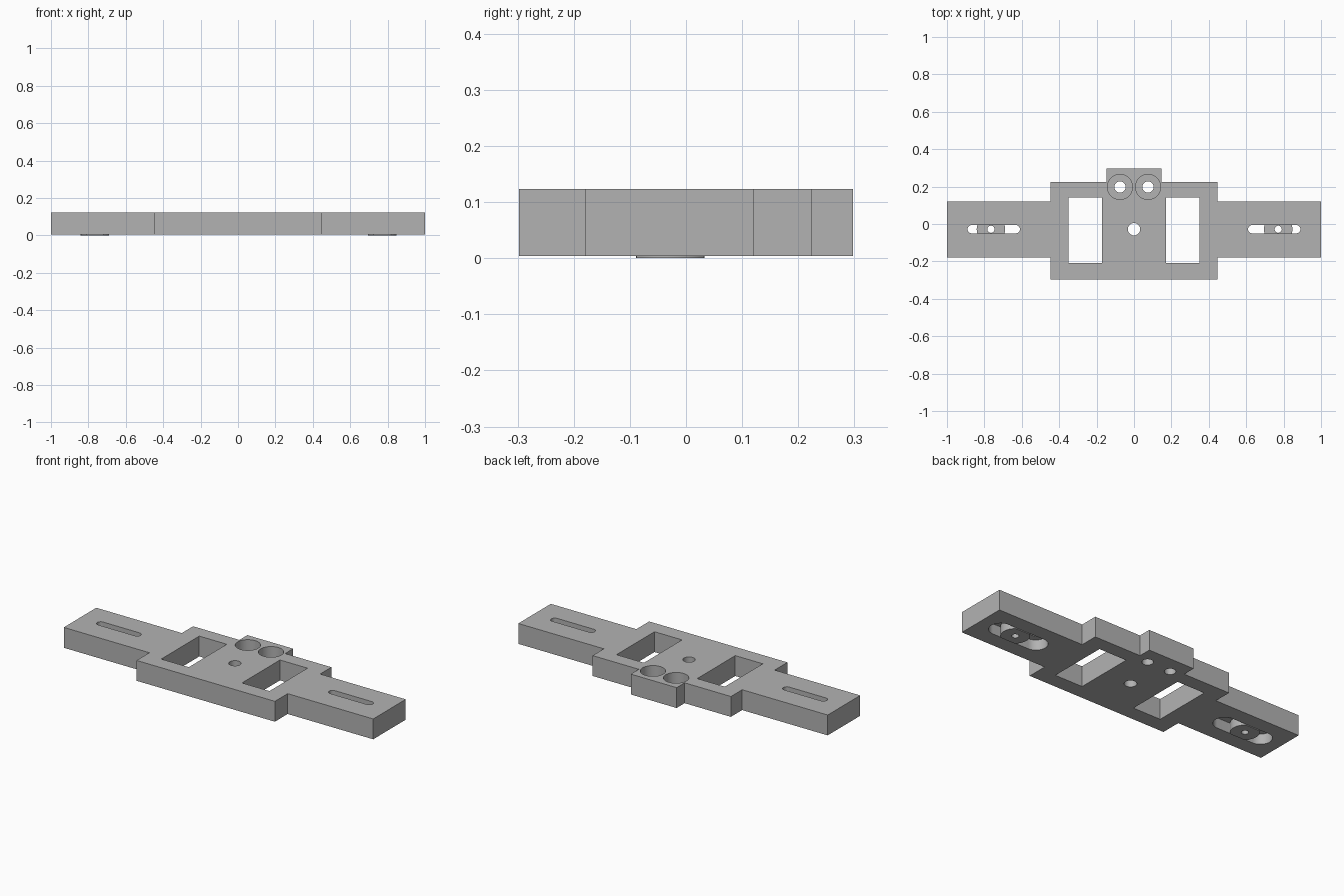
import bpy
import bmesh
from math import cos, sin, pi, radians

cube = bpy.data.objects.get("Cube")
if cube:
    bpy.data.objects.remove(cube, do_unlink=True)

BOTTOM, TOP = 0.004, 0.123
SLOT_Y = -0.028

grey = bpy.data.materials.new("plain grey")
grey.use_nodes = True
grey.diffuse_color = (0.45, 0.45, 0.45, 1)
grey.node_tree.nodes["Principled BSDF"].inputs["Base Color"].default_value = grey.diffuse_color


def prism(name, outline, z0, z1):
    """Extrude a flat outline from z0 up to z1."""
    bm = bmesh.new()
    face = bm.faces.new([bm.verts.new((x, y, z0)) for x, y in outline])
    top = bmesh.ops.extrude_face_region(bm, geom=[face])["geom"]
    bmesh.ops.translate(bm, vec=(0, 0, z1 - z0),
                        verts=[v for v in top if isinstance(v, bmesh.types.BMVert)])
    bmesh.ops.recalc_face_normals(bm, faces=bm.faces)
    mesh = bpy.data.meshes.new(name)
    bm.to_mesh(mesh)
    bm.free()
    mesh.materials.append(grey)
    obj = bpy.data.objects.new(name, mesh)
    bpy.context.collection.objects.link(obj)
    return obj


def rounded_slot(x, y, r, half=0.0, n=24):
    """Stadium outline; a circle when half is zero."""
    points = []
    for side, start in ((1, -pi / 2), (-1, pi / 2)):
        steps = n + 1 if half else n
        for i in range(steps):
            a = start + pi * i / n
            points.append((x + side * half + r * cos(a), y + r * sin(a)))
    return points


def rectangle(x0, x1, y0, y1):
    return [(x0, y0), (x1, y0), (x1, y1), (x0, y1)]


def cut(target, outline, z0=-0.1, z1=0.3):
    """Subtract a prism from the target."""
    cutter = prism("cutter", outline, z0, z1)
    mod = target.modifiers.new("cut", "BOOLEAN")
    mod.operation, mod.solver, mod.object = "DIFFERENCE", "EXACT", cutter
    bpy.context.view_layer.objects.active = target
    bpy.ops.object.modifier_apply(modifier=mod.name)
    bpy.data.objects.remove(cutter, do_unlink=True)


def smooth(obj):
    bpy.ops.object.select_all(action="DESELECT")
    obj.select_set(True)
    bpy.context.view_layer.objects.active = obj
    bpy.ops.object.shade_smooth_by_angle(angle=radians(30))


# Stepped plate: arms, wide body and rear tab
half_outline = [(0.447, -0.298), (0.447, -0.18), (1, -0.18), (1, 0.12),
                (0.447, 0.12), (0.447, 0.224), (0.148, 0.224), (0.148, 0.298)]
plate = prism("mounting_plate",
              half_outline + [(-x, y) for x, y in reversed(half_outline)], BOTTOM, TOP)

# Windows, rear counterbored holes and arm slots
for side in (-1, 1):
    inner, outer = sorted((side * 0.172, side * 0.35))
    cut(plate, rectangle(inner, outer, -0.209, 0.142))
    cut(plate, rounded_slot(side * 0.075, 0.198, 0.03))
    cut(plate, rounded_slot(side * 0.075, 0.198, 0.067), 0.05)
    cut(plate, rounded_slot(side * 0.75, SLOT_Y, 0.022, 0.118))
    cut(plate, rounded_slot(side * 0.75, SLOT_Y, 0.062, 0.118), -0.1, 0.064)

# Centre hole
cut(plate, rounded_slot(0, SLOT_Y, 0.033))
smooth(plate)

# Sliding nuts: bored discs trimmed to the slot width
for name, x in (("right_sliding_nut", -0.765), ("left_sliding_nut", 0.771)):
    outline = [(px, min(max(py, SLOT_Y - 0.061), SLOT_Y + 0.061))
               for px, py in rounded_slot(x, SLOT_Y, 0.076)]
    nut = prism(name, outline, 0, 0.055)
    cut(nut, rounded_slot(x, SLOT_Y, 0.019))
    smooth(nut)
